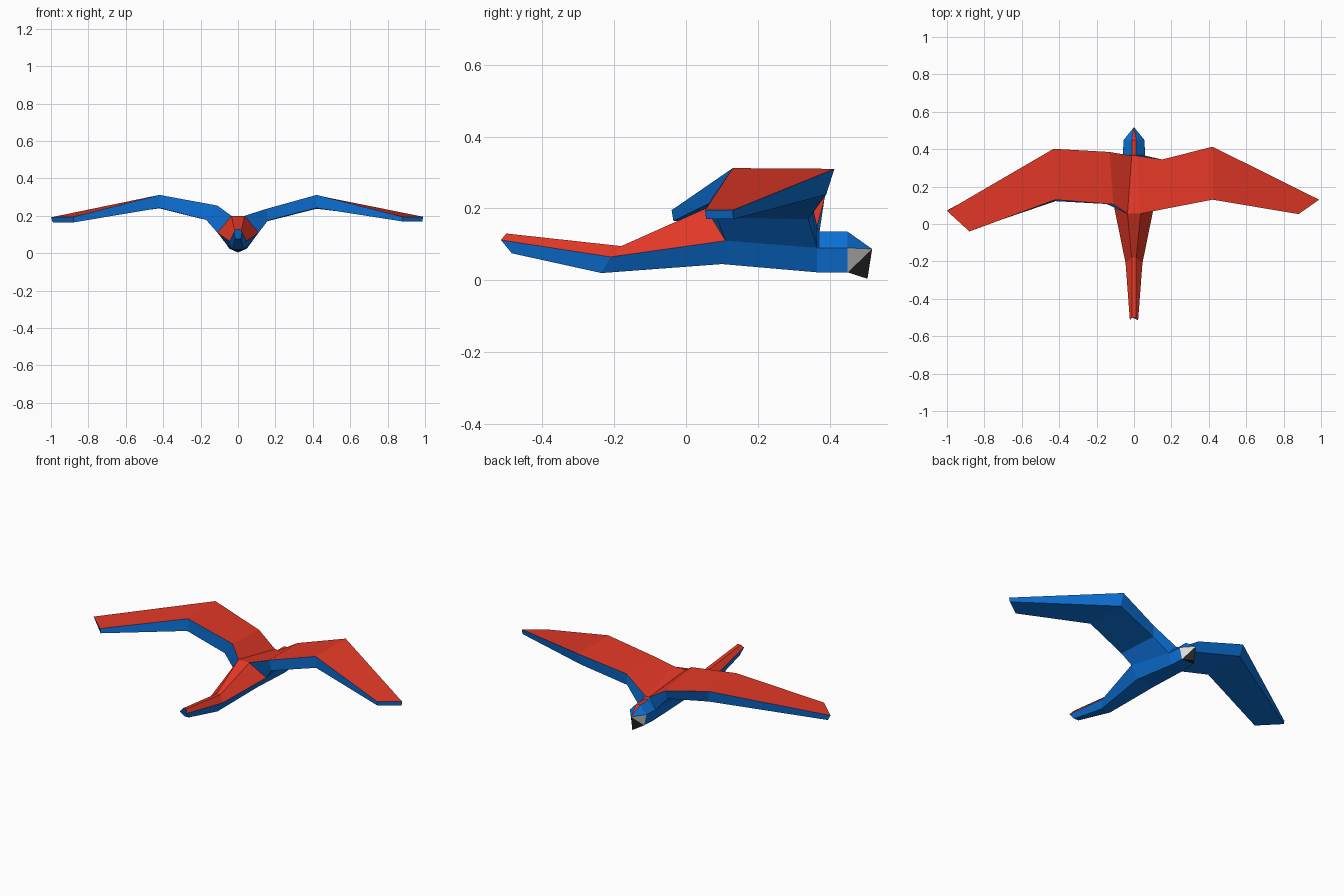
import bpy, bmesh

if "Cube" in bpy.data.objects:
    bpy.data.objects.remove(bpy.data.objects["Cube"], do_unlink=True)


def material(name, rgb):
    m = bpy.data.materials.new(name)
    m.use_nodes = True
    m.diffuse_color = (*rgb, 1)
    bsdf = next(n for n in m.node_tree.nodes if n.type == 'BSDF_PRINCIPLED')
    bsdf.inputs["Base Color"].default_value = (*rgb, 1)
    return m


RED, BLUE, GREY, BLACK = range(4)
MATS = [material("red feathers", (0.78, 0.04, 0.02)),
        material("blue feathers", (0.004, 0.17, 0.70)),
        material("pale grey beak", (0.72, 0.72, 0.70)),
        material("black beak", (0.018, 0.018, 0.018))]


def build(name, verts, faces):
    """Flat-shaded mesh from points and (indices, colour) pairs."""
    bm = bmesh.new()
    vs = [bm.verts.new(v) for v in verts]
    for idx, colour in faces:
        bm.faces.new([vs[i] for i in idx]).material_index = colour
    bmesh.ops.recalc_face_normals(bm, faces=bm.faces)
    me = bpy.data.meshes.new(name)
    bm.to_mesh(me)
    bm.free()
    for m in MATS:
        me.materials.append(m)
    ob = bpy.data.objects.new(name, me)
    bpy.context.collection.objects.link(ob)
    return ob


def loft(name, rings, colour, cap_start=True):
    """Skin equal rings; colour(segment, side) picks each face's material."""
    n = len(rings[0])
    faces = []
    for s in range(len(rings) - 1):
        for k in range(n):
            j = (k + 1) % n
            faces.append(((s*n + k, s*n + j, (s+1)*n + j, (s+1)*n + k), colour(s, k)))
    last = (len(rings) - 1) * n
    faces.append((tuple(range(last, last + n)), BLUE))
    if cap_start:
        faces.append((tuple(range(n)), BLUE))
    return build(name, [p for r in rings for p in r], faces)


# Body from tail to head: (x, y, z) of the top, side and bottom edges
stations = [
    ((.010, -.50, .130), (.022, -.515, .112), (.015, -.485, .075)),   # tail end
    ((.012, -.18, .095), (.045, -.21, .065), (.030, -.235, .020)),    # tail root
    ((.035, .055, .200), (.110, .110, .110), (.060, .100, .045)),     # rump
    ((.012, .365, .150), (.060, .365, .090), (.045, .365, .022)),     # neck
    ((.012, .370, .135), (.060, .370, .090), (.045, .370, .022)),     # nape
    ((.012, .450, .135), (.055, .450, .090), (.040, .450, .022)),     # face
]
rings = [[t, s, b] + [(-x, y, z) for x, y, z in (b, s, t)] for t, s, b in stations]


def body_colour(seg, side):
    if side == 5 or (side in (0, 4) and seg < 2):
        return RED
    return BLUE


loft("body", rings, body_colour)

# Brow sloping down to the beak tip
top, side, low = stations[-1]
flip = lambda p: (-p[0], p[1], p[2])
tip, hook = (0, .518, .087), (0, .505, .004)
build("brow", [top, flip(top), side, flip(side), tip],
      [((0, 1, 4), RED), ((0, 4, 2), BLUE), ((1, 3, 4), BLUE)])

# Beak: pale sides with a black hooked front
build("beak", [side, flip(side), low, flip(low), tip, hook],
      [((0, 4, 2), GREY), ((1, 3, 4), GREY), ((4, 5, 2), BLACK),
       ((4, 3, 5), BLACK), ((2, 5, 3), BLACK)])

# Wings: each ring is leading top, trailing top, trailing bottom, leading bottom
wings = {
    "left_wing": (1, [
        [(.15, .345, .237), (.15, .078, .237), (.16, .085, .175), (.15, .340, .170)],
        [(.42, .413, .310), (.42, .130, .312), (.42, .135, .242), (.42, .390, .238)],
        [(.99, .130, .195), (.88, .053, .195), (.88, .056, .170), (.985, .132, .170)]]),
    "right_wing": (-1, [
        [(.13, .385, .225), (.11, .105, .255), (.17, .118, .178), (.13, .360, .170)],
        [(.43, .402, .310), (.42, .130, .312), (.42, .122, .242), (.42, .385, .240)],
        [(1.0, .070, .192), (.88, -.040, .195), (.88, -.035, .165), (.99, .078, .165)]]),
}
for name, (sx, sections) in wings.items():
    root = [stations[3][0], stations[2][0], stations[2][1], stations[3][1]]
    wing_rings = [[(sx * x, y, z) for x, y, z in r] for r in [root] + sections]
    loft(name, wing_rings, lambda seg, k: RED if k == 0 else BLUE, cap_start=False)
